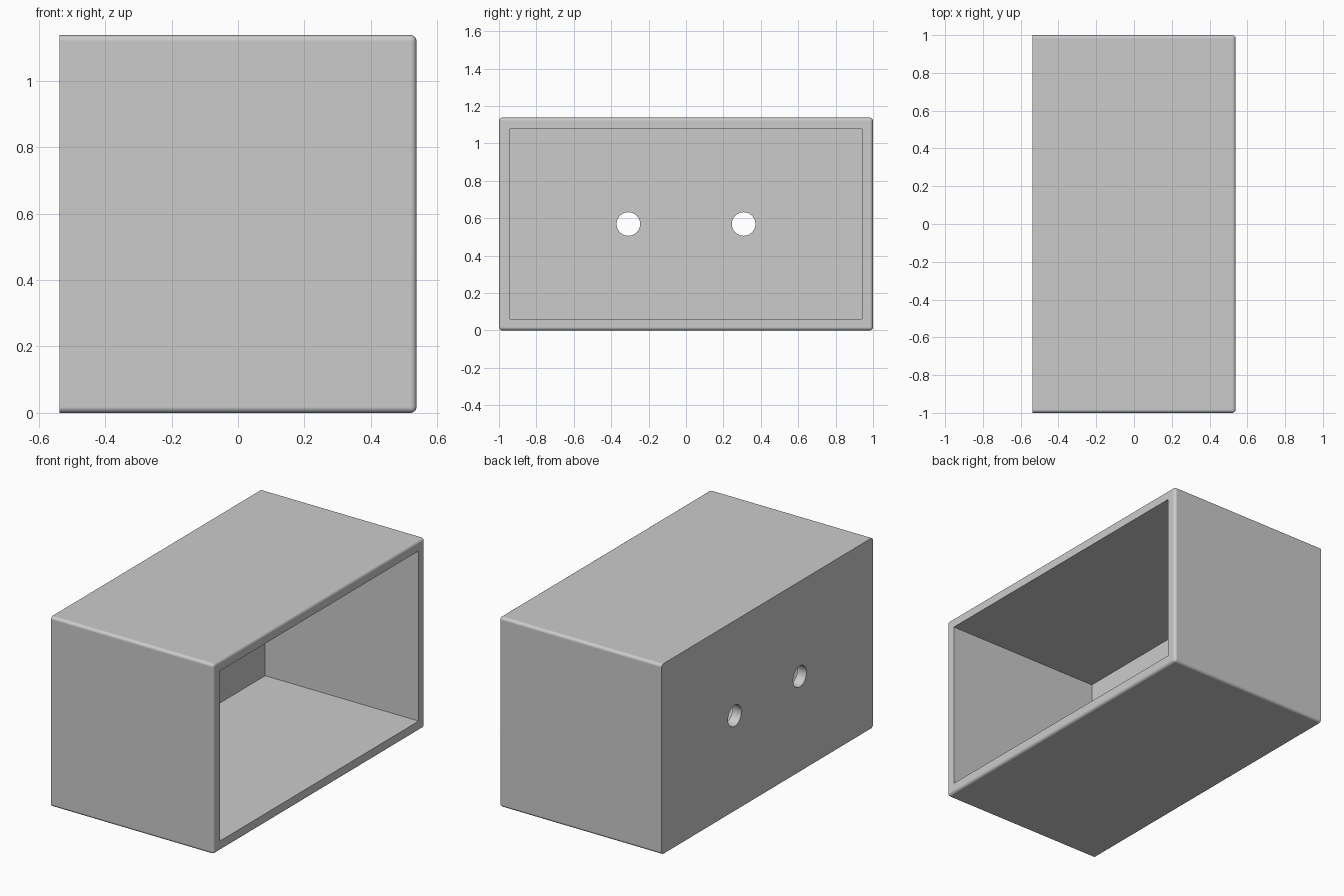
import bpy
import bmesh
import math

if "Cube" in bpy.data.objects:
    bpy.data.objects.remove(bpy.data.objects["Cube"], do_unlink=True)

DEPTH, WIDTH, HEIGHT = 1.076, 2.0, 1.138
WALL, ROUNDING = 0.06, 0.018
HOLE_RADIUS, HOLE_Y = 0.063, 0.308
MID_Z = HEIGHT / 2

grey = bpy.data.materials.new("plain grey")
grey.use_nodes = True
grey.diffuse_color = (0.6, 0.6, 0.6, 1)
grey.node_tree.nodes["Principled BSDF"].inputs["Base Color"].default_value = grey.diffuse_color


def box(name, size, location):
    bpy.ops.mesh.primitive_cube_add(size=1, location=location)
    ob = bpy.context.object
    ob.name = name
    ob.scale = size
    bpy.ops.object.transform_apply(location=True, rotation=False, scale=True)
    ob.data.materials.append(grey)
    return ob


def cut(target, cutter):
    cutter.hide_render = True
    mod = target.modifiers.new("cut", "BOOLEAN")
    mod.operation = "DIFFERENCE"
    mod.solver = "EXACT"
    mod.object = cutter
    bpy.context.view_layer.objects.active = target
    bpy.ops.object.modifier_apply(modifier=mod.name)
    bpy.data.objects.remove(cutter, do_unlink=True)


# Outer shell: every edge rounded except those around the flat wall at -x
shell = box("open_box", (DEPTH, WIDTH, HEIGHT), (0, 0, MID_Z))
bm = bmesh.new()
bm.from_mesh(shell.data)
rounded = [e for e in bm.edges if any(v.co.x > 0 for v in e.verts)]
bmesh.ops.bevel(bm, geom=rounded, offset=ROUNDING, segments=4,
                profile=0.5, affect="EDGES", clamp_overlap=True)
bm.to_mesh(shell.data)
bm.free()

# Cavity open towards +x
cavity = box("cavity_cutter", (DEPTH, WIDTH - 2 * WALL, HEIGHT - 2 * WALL),
             (WALL, 0, MID_Z))
cut(shell, cavity)

# Two round holes through the closed wall
for side in (-1, 1):
    bpy.ops.mesh.primitive_cylinder_add(
        vertices=40, radius=HOLE_RADIUS, depth=4 * WALL,
        location=(-DEPTH / 2, side * HOLE_Y, MID_Z),
        rotation=(0, math.pi / 2, 0))
    drill = bpy.context.object
    drill.data.materials.append(grey)
    cut(shell, drill)

# Smooth rounding and holes, flat walls
bpy.ops.object.select_all(action="DESELECT")
shell.select_set(True)
bpy.context.view_layer.objects.active = shell
bpy.ops.object.shade_smooth_by_angle(angle=math.radians(30))
weighted = shell.modifiers.new("flat walls", "WEIGHTED_NORMAL")
weighted.keep_sharp = True
